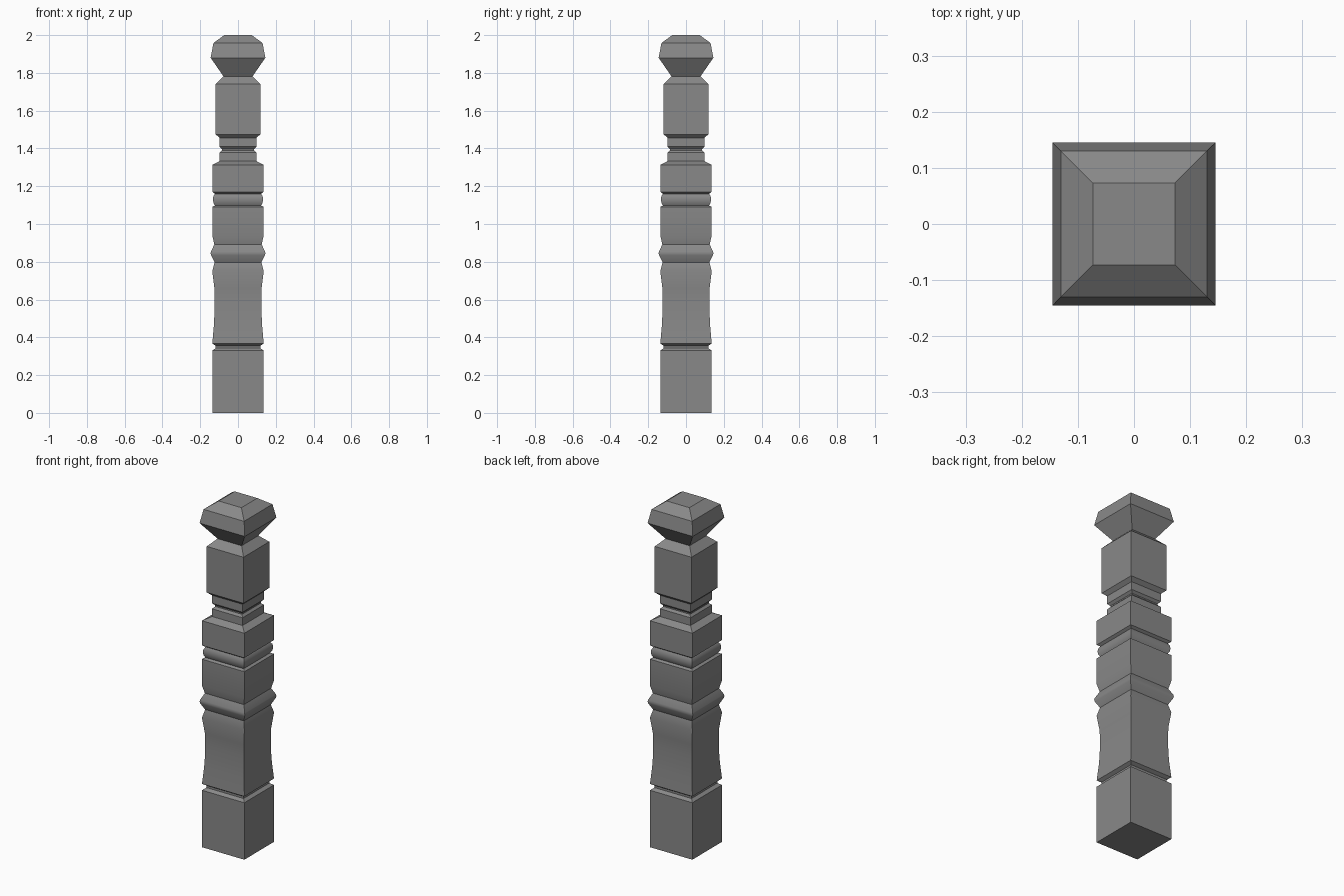
import bpy
import bmesh
import math

cube = bpy.data.objects.get("Cube")
if cube:
    bpy.data.objects.remove(cube, do_unlink=True)

grey = bpy.data.materials.new("stone grey")
grey.use_nodes = True
colour = (0.25, 0.25, 0.25, 1)
grey.diffuse_color = colour
grey.node_tree.nodes["Principled BSDF"].inputs["Base Color"].default_value = colour


def square_section(name, profile, cap_bottom=False, cap_top=False):
    """Stack square rings given as (half width, height) and skin them."""
    bm = bmesh.new()
    corners = ((-1, -1), (1, -1), (1, 1), (-1, 1))
    rings = [[bm.verts.new((x * w, y * w, z)) for x, y in corners] for w, z in profile]
    for low, high in zip(rings, rings[1:]):
        for i in range(4):
            j = (i + 1) % 4
            bm.faces.new((low[i], low[j], high[j], high[i]))
    if cap_bottom:
        bm.faces.new(rings[0][::-1])
    if cap_top:
        bm.faces.new(rings[-1])
    mesh = bpy.data.meshes.new(name)
    bm.to_mesh(mesh)
    bm.free()
    mesh.materials.append(grey)
    obj = bpy.data.objects.new(name, mesh)
    bpy.context.collection.objects.link(obj)
    bpy.ops.object.select_all(action='DESELECT')
    obj.select_set(True)
    bpy.context.view_layer.objects.active = obj
    bpy.ops.object.shade_smooth_by_angle(angle=math.radians(25))
    return obj


# Plinth with the narrow groove above it
square_section("base_block", [(.136, 0), (.136, .33), (.118, .343), (.118, .355), (.136, .367)],
               cap_bottom=True)

# Waisted lower shaft
square_section("lower_shaft", [(.136, .367), (.128, .46), (.125, .52), (.124, .59),
                               (.125, .66), (.136, .75), (.124, .797)])

# Pointed moulding around the middle
square_section("middle_moulding", [(.124, .797), (.143, .835), (.145, .845), (.143, .855), (.125, .892)])

# Upper block
square_section("middle_block", [(.125, .892), (.136, .937), (.136, 1.09), (.122, 1.098)])

# Rounded bead in its groove
square_section("bead", [(.122, 1.098), (.130, 1.112), (.133, 1.13), (.130, 1.148), (.122, 1.16)])

# Shoulder block with sloping top
square_section("shoulder_block", [(.122, 1.16), (.136, 1.17), (.136, 1.313), (.098, 1.333)])

# Grooved neck
square_section("neck", [(.098, 1.333), (.098, 1.378), (.086, 1.39), (.086, 1.397),
                        (.098, 1.41), (.098, 1.456)])

# Plain upper block
square_section("upper_block", [(.098, 1.456), (.118, 1.475), (.118, 1.742), (.077, 1.782)])

# Faceted finial
square_section("finial", [(.077, 1.782), (.145, 1.88), (.130, 1.958), (.073, 2)], cap_top=True)
